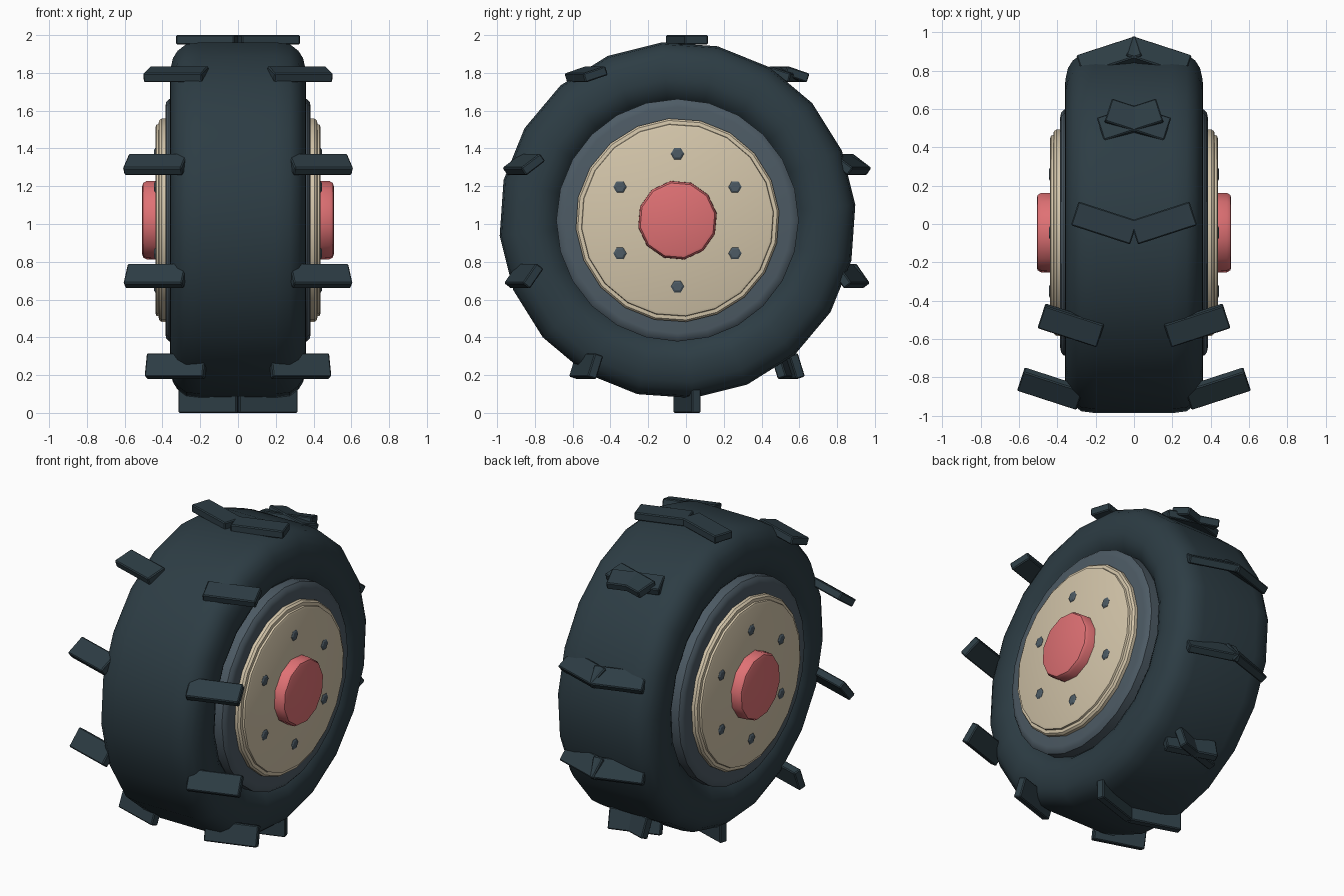
import bpy, bmesh, math
from mathutils import Matrix, Vector

cube = bpy.data.objects.get("Cube")
if cube:
    bpy.data.objects.remove(cube, do_unlink=True)

CENTRE = Vector((0, -0.045, 1.02))


def material(name, rgb):
    m = bpy.data.materials.new(name)
    m.use_nodes = True
    m.diffuse_color = (*rgb, 1)
    bsdf = next(n for n in m.node_tree.nodes if n.type == 'BSDF_PRINCIPLED')
    bsdf.inputs["Base Color"].default_value = (*rgb, 1)
    return m


RUBBER = material("dark rubber", (0.026, 0.046, 0.058))
STEEL = material("grey steel", (0.075, 0.105, 0.13))
CREAM = material("cream paint", (0.66, 0.565, 0.405))
RED = material("coral red", (0.74, 0.165, 0.175))


def finish(name, bm, mat, smooth_angle=None):
    bmesh.ops.recalc_face_normals(bm, faces=bm.faces)
    mesh = bpy.data.meshes.new(name)
    bm.to_mesh(mesh)
    bm.free()
    mesh.materials.append(mat)
    obj = bpy.data.objects.new(name, mesh)
    bpy.context.collection.objects.link(obj)
    if smooth_angle:
        bpy.ops.object.select_all(action='DESELECT')
        obj.select_set(True)
        bpy.context.view_layer.objects.active = obj
        bpy.ops.object.shade_smooth_by_angle(angle=math.radians(smooth_angle))
    return obj


def lathe(name, half, sides, mat, phase=0, closed=False, angle=35, offset=(0, 0)):
    """Spin a (x, radius) half profile, mirrored in x, about the axle."""
    profile = half + [(-x, r) for x, r in reversed(half)]
    bm = bmesh.new()
    rings = []
    for x, r in profile:
        ring = []
        for i in range(sides):
            a = math.radians(phase) + math.tau * i / sides
            ring.append(bm.verts.new(CENTRE + Vector(
                (x, offset[0] + r * math.cos(a), offset[1] + r * math.sin(a)))))
        rings.append(ring)
    pairs = list(zip(rings, rings[1:]))
    if closed:
        pairs.append((rings[-1], rings[0]))
    else:
        bm.faces.new(rings[0])
        bm.faces.new(rings[-1])
    for a, b in pairs:
        for i in range(sides):
            j = (i + 1) % sides
            bm.faces.new((a[i], a[j], b[j], b[i]))
    return finish(name, bm, mat, angle)


# Tyre with rounded shoulders and inward curling bead
lathe("tyre", [(0.24, 0.60), (0.30, 0.64), (0.33, 0.67), (0.352, 0.71), (0.36, 0.75),
               (0.358, 0.80), (0.345, 0.86), (0.32, 0.90), (0.275, 0.935), (0.2, 0.945)],
      20, RUBBER, phase=5, closed=True, angle=50)

# Steel rim, painted wheel disc and its raised face
lathe("rim", [(0.385, 0.60), (0.38, 0.625), (0.365, 0.642), (0.30, 0.642)], 24, STEEL)
lathe("wheel_disc", [(0.42, 0.515), (0.418, 0.53), (0.405, 0.54), (0.35, 0.54)], 20, CREAM, phase=5)
lathe("disc_face", [(0.437, 0.495), (0.432, 0.508), (0.41, 0.513)], 20, CREAM, phase=5)

# Hub caps, running through the axle
lathe("hub", [(0.507, 0.185), (0.502, 0.2), (0.485, 0.21), (0.40, 0.212)], 12, RED, phase=10)

# Six wheel bolts showing on both faces
for k in range(6):
    a = math.radians(30 + 60 * k)
    lathe(f"bolt_{k + 1}", [(0.444, 0.024), (0.438, 0.035)], 6, STEEL,
          angle=None, offset=(0.352 * math.cos(a), 0.352 * math.sin(a)))

# Tread bars: slanted pairs around the tyre, each turned half as far as it travels
LENGTH, WIDTH, THICK, REACH = 0.325, 0.13, 0.05, 0.955
for k in range(10):
    turn = math.tau * k / 10
    for side, label in ((1, "left"), (-1, "right")):
        bm = bmesh.new()
        bmesh.ops.create_cube(bm, size=1)
        bmesh.ops.scale(bm, vec=(LENGTH, WIDTH, THICK), verts=bm.verts)
        bmesh.ops.bevel(bm, geom=list(bm.edges), offset=0.006, segments=1, affect='EDGES')
        place = (Matrix.Translation(CENTRE)
                 @ Matrix.Rotation(side * math.radians(18), 4, 'Z')
                 @ Matrix.Translation((0, -REACH * math.sin(turn), REACH * math.cos(turn)))
                 @ Matrix.Rotation(turn / 2, 4, 'X')
                 @ Matrix.Translation((side * LENGTH / 2, 0, 0)))
        bm.transform(place)
        finish(f"tread_bar_{label}_{k + 1}", bm, RUBBER)
